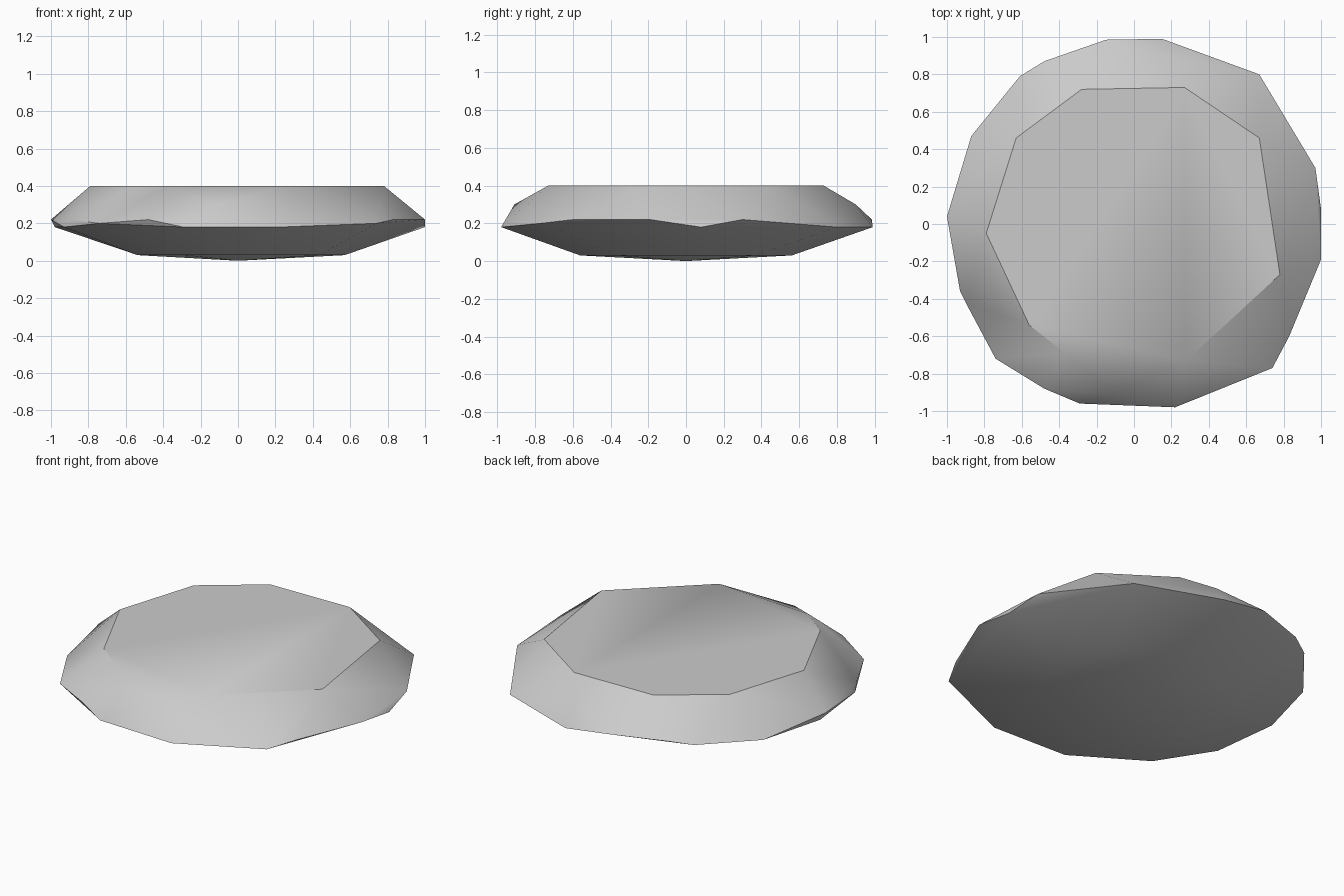
import bpy
import bmesh
from math import cos, sin, radians, tau

default_cube = bpy.data.objects.get("Cube")
if default_cube:
    bpy.data.objects.remove(default_cube, do_unlink=True)


def make_material(name, colour):
    material = bpy.data.materials.new(name)
    material.use_nodes = True
    material.diffuse_color = colour
    material.node_tree.nodes["Principled BSDF"].inputs["Base Color"].default_value = colour
    return material


def ring(outline, height):
    return [(x, y, height) for x, y in outline]


# Flat upper face
top_outline = [(-.28, .72), (.27, .73), (.67, .46), (.78, -.27), (.28, -.73),
               (-.37, -.69), (-.56, -.54), (-.79, -.05), (-.63, .46)]
# Rim points alternate between an upper and a lower edge
rim_high = [(.97, .3), (1, -.19), (.83, -.6), (-.48, -.88), (-.9, -.42),
            (-1, .04), (-.48, .87), (-.15, .985)]
rim_middle = [(.74, -.77), (-.74, -.72), (-.61, .79)]
rim_low = [(.15, .99), (.67, .8), (1, .08), (.22, -.98), (-.29, -.96),
           (-.93, -.36), (-.98, .06), (-.87, .47)]
# Chipped corners halfway up the sloping sides
shoulder = [(-.12, -.91), (.14, .9)]
# Shallow underside
sides = 9
base_outline = [(.57 * cos(tau * i / sides), .57 * sin(tau * i / sides))
                for i in range(sides)]

points = ring(top_outline, .4) + ring(shoulder, .3) + ring(rim_high, .22)
points += ring(rim_middle, .2) + ring(rim_low, .18)
points += ring(base_outline, .03) + [(0, 0, 0)]

# Wrap the faceted disc around the rings
bm = bmesh.new()
for point in points:
    bm.verts.new(point)
bmesh.ops.convex_hull(bm, input=list(bm.verts))
bmesh.ops.delete(bm, geom=[v for v in bm.verts if not v.link_faces], context="VERTS")
bmesh.ops.dissolve_limit(bm, angle_limit=radians(.5), verts=list(bm.verts),
                         edges=list(bm.edges))
bmesh.ops.recalc_face_normals(bm, faces=list(bm.faces))
mesh = bpy.data.meshes.new("faceted_disc")
bm.to_mesh(mesh)
bm.free()

disc = bpy.data.objects.new("faceted_disc", mesh)
bpy.context.collection.objects.link(disc)
mesh.materials.append(make_material("plain_grey", (.6, .6, .6, 1)))

# Soft facets with a crisp rim and top edge
bpy.ops.object.select_all(action="DESELECT")
disc.select_set(True)
bpy.context.view_layer.objects.active = disc
bpy.ops.object.shade_smooth_by_angle(angle=radians(30))
